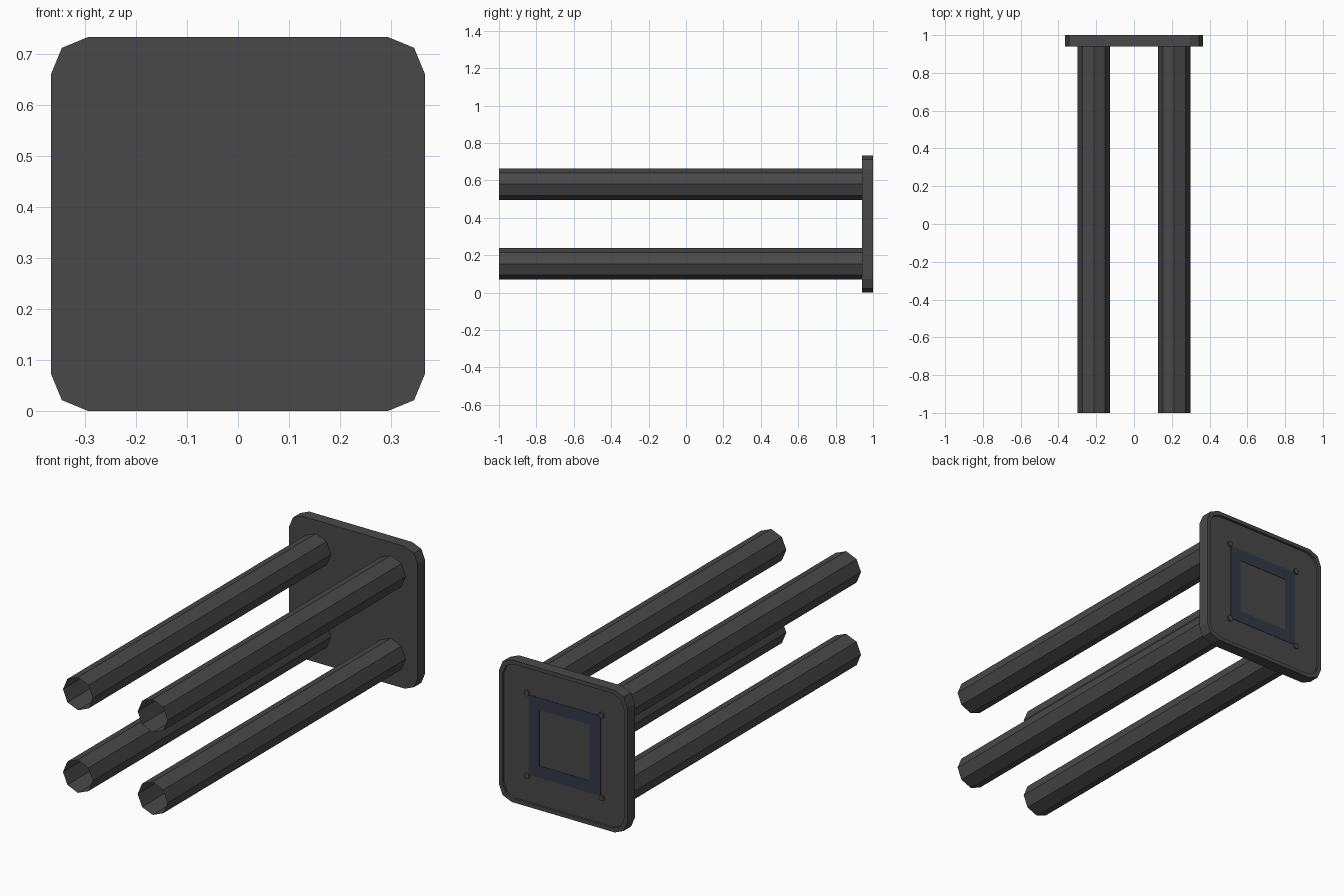
import bpy, bmesh, math
from mathutils import Vector

if "Cube" in bpy.data.objects:
    bpy.data.objects.remove(bpy.data.objects["Cube"])

CZ = 0.3665          # height of the plate centre
OFF = 0.213          # tube offset from the centre
FRONT, BACK, RECESS = 0.94, 1.0, 0.988


def material(name, rgb):
    m = bpy.data.materials.new(name)
    m.diffuse_color = (*rgb, 1)
    m.use_nodes = True
    m.node_tree.nodes["Principled BSDF"].inputs["Base Color"].default_value = m.diffuse_color
    return m


grey = material("dark grey", (0.066, 0.066, 0.066))
navy = material("dark navy", (0.034, 0.041, 0.06))


def finish(name, bm, mat, fix=True):
    if fix:
        bmesh.ops.recalc_face_normals(bm, faces=bm.faces)
    me = bpy.data.meshes.new(name)
    bm.to_mesh(me)
    bm.free()
    me.materials.append(mat)
    ob = bpy.data.objects.new(name, me)
    bpy.context.collection.objects.link(ob)
    return ob


def rounded(half, r):
    """Rounded square with two segments per corner."""
    pts = []
    for k in range(4):
        a0 = k * math.pi / 2
        cx = (half - r) * (1 if k in (0, 3) else -1)
        cz = (half - r) * (1 if k in (0, 1) else -1)
        for i in range(3):
            a = a0 + i * math.pi / 4
            pts.append((cx + r * math.cos(a), cz + r * math.sin(a)))
    return pts


def circle(r, n):
    return [(r * math.cos(2 * math.pi * i / n), r * math.sin(2 * math.pi * i / n))
            for i in range(n)]


def loft(rings, x=0, z=CZ, cap_start=True, cap_end=True):
    """Join (profile, y) rings of equal point count."""
    bm = bmesh.new()
    loops = [[bm.verts.new(Vector((x + p[0], y, z + p[1]))) for p in prof]
             for prof, y in rings]
    n = len(loops[0])
    for a, b in zip(loops, loops[1:]):
        for i in range(n):
            j = (i + 1) % n
            bm.faces.new((a[i], b[i], b[j], a[j]))
    if cap_start:
        bm.faces.new(loops[0])
    if cap_end:
        bm.faces.new(loops[-1][::-1])
    return bm


# End plate with a raised rim around a shallow recess at the back
outer, inner = rounded(CZ, 0.073), rounded(CZ - 0.02, 0.065)
finish("end_plate", loft([(outer, FRONT), (outer, BACK), (inner, BACK), (inner, RECESS)]), grey)

# Four open octagonal tubes and the bolt head behind each one
for sx, side in ((-1, "left"), (1, "right")):
    for sz, level in ((-1, "lower"), (1, "upper")):
        x, z = sx * OFF, CZ + sz * OFF
        tube = circle(0.085, 8)
        finish(f"{level}_{side}_tube",
               loft([(tube, -1.0), (tube, FRONT)], x, z, False, False), grey, fix=False)
        bolt = circle(0.015, 8)
        finish(f"{level}_{side}_bolt",
               loft([(bolt, RECESS), (bolt, RECESS + 0.008)], x, z), grey)

# Thin navy square frame on the back of the plate
sq = lambda h: [(h, h), (-h, h), (-h, -h), (h, -h)]
y0, y1 = RECESS, RECESS + 0.002
finish("back_frame",
       loft([(sq(0.206), y0), (sq(0.206), y1), (sq(0.144), y1), (sq(0.144), y0)],
            cap_start=False, cap_end=False), navy)
